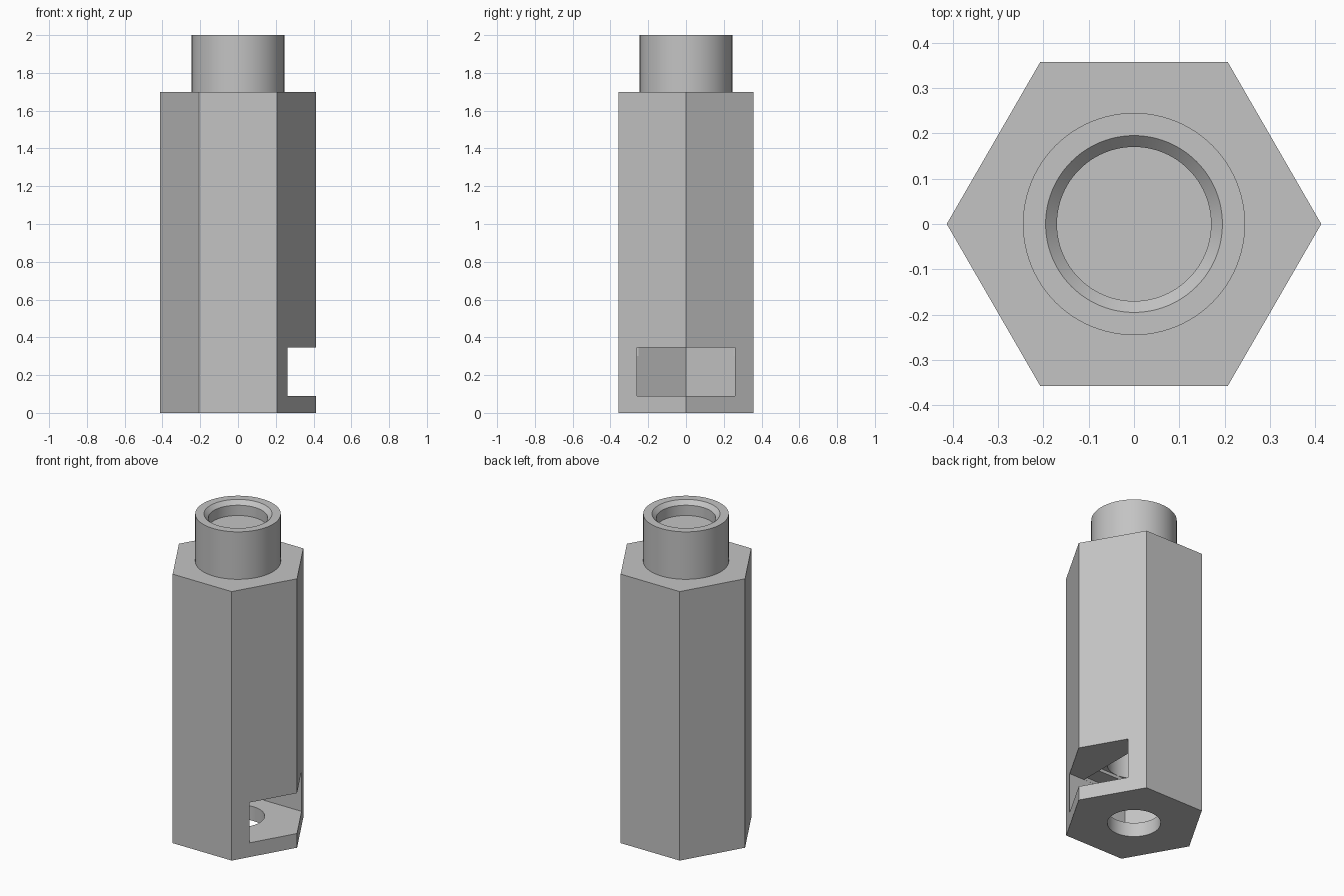
import bpy, bmesh
from math import cos, sin, tau

cube = bpy.data.objects.get("Cube")
if cube:
    bpy.data.objects.remove(cube, do_unlink=True)

grey = bpy.data.materials.new("light_grey")
grey.use_nodes = True
colour = (0.55, 0.55, 0.55, 1)
grey.diffuse_color = colour
grey.node_tree.nodes["Principled BSDF"].inputs["Base Color"].default_value = colour


def polygon(radius, sides):
    return [(radius * cos(tau * i / sides), radius * sin(tau * i / sides)) for i in range(sides)]


def rectangle(hx, hy):
    return [(-hx, -hy), (hx, -hy), (hx, hy), (-hx, hy)]


def loft(name, sections):
    """Closed solid through (outline, height) sections, bottom to top."""
    bm = bmesh.new()
    rings = [[bm.verts.new((x, y, z)) for x, y in outline] for outline, z in sections]
    for low, high in zip(rings, rings[1:]):
        for i in range(len(low)):
            j = (i + 1) % len(low)
            bm.faces.new((low[i], low[j], high[j], high[i]))
    bm.faces.new(rings[0][::-1])
    bm.faces.new(rings[-1])
    mesh = bpy.data.meshes.new(name)
    bm.to_mesh(mesh)
    bm.free()
    mesh.materials.append(grey)
    obj = bpy.data.objects.new(name, mesh)
    bpy.context.collection.objects.link(obj)
    return obj


def combine(target, tool, operation):
    bpy.context.view_layer.objects.active = target
    mod = target.modifiers.new(tool.name, 'BOOLEAN')
    mod.object, mod.operation, mod.solver = tool, operation, 'EXACT'
    bpy.ops.object.modifier_apply(modifier=mod.name)
    bpy.data.objects.remove(tool, do_unlink=True)


SIDES = 96
BORE = 0.153

# Hexagonal post with a round neck on top
post = loft("hexagonal_post", [(polygon(0.413, 6), 0), (polygon(0.413, 6), 1.7)])
neck = loft("neck", [(polygon(0.245, SIDES), 1.6), (polygon(0.245, SIDES), 2)])
combine(post, neck, 'UNION')

# Shallow socket in the neck with a chamfered mouth
socket = [(0.17, 1.91), (0.17, 1.975), (0.195, 2), (0.195, 2.1)]
combine(post, loft("socket_cutter", [(polygon(r, SIDES), z) for r, z in socket]), 'DIFFERENCE')

# Nut slot, open on one side and pointed on the other
slot = [(-0.3, 0), (-0.15, -0.26), (0.6, -0.26), (0.6, 0.26), (-0.15, 0.26)]
combine(post, loft("slot_cutter", [(slot, 0.09), (slot, 0.345)]), 'DIFFERENCE')

# Stepped recess in the slot ceiling, then the screw bore
for name, outline, low, high in (
        ("wide_step_cutter", rectangle(0.155, 0.259), 0.3, 0.365),
        ("square_step_cutter", rectangle(0.154, 0.154), 0.3, 0.385),
        ("bore_cutter", polygon(BORE, SIDES), -0.1, 1.5)):
    combine(post, loft(name, [(outline, low), (outline, high)]), 'DIFFERENCE')

# Smooth round walls, crisp edges
bpy.ops.object.select_all(action='DESELECT')
post.select_set(True)
bpy.context.view_layer.objects.active = post
bpy.ops.object.shade_smooth_by_angle(angle=0.5)
